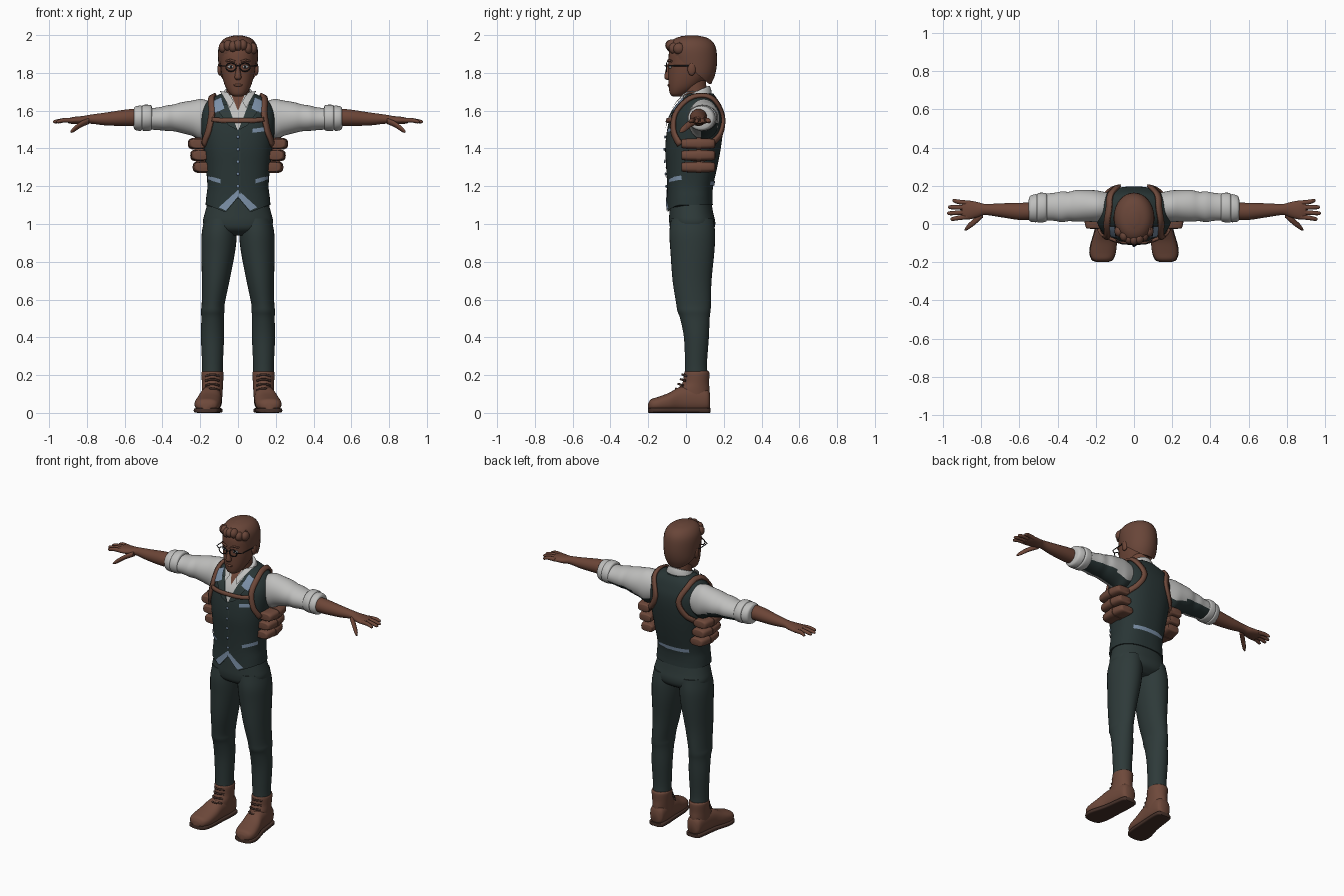
import bpy, bmesh, math, random
from mathutils import Vector
from mathutils.bvhtree import BVHTree

if "Cube" in bpy.data.objects:
    bpy.data.objects.remove(bpy.data.objects["Cube"])
random.seed(3)
built = []


def material(name, *rgb):
    mat = bpy.data.materials.new(name)
    mat.use_nodes = True
    mat.diffuse_color = (*rgb, 1)
    mat.node_tree.nodes["Principled BSDF"].inputs["Base Color"].default_value = (*rgb, 1)
    return mat


SKIN = material("brown skin", .15, .06, .038)
HAIR = material("brown hair", .14, .06, .04)
LEATHER = material("brown leather", .155, .066, .043)
SOLE = material("dark brown", .06, .03, .022)
VEST = material("dark green vest", .022, .036, .036)
CLOTH = material("dark green trousers", .027, .042, .041)
SHIRT = material("off white shirt", .52, .52, .51)
TRIM = material("pale blue trim", .2, .28, .39)
FRAME = material("dark frame", .015, .015, .017)
EYE = material("grey eye", .36, .38, .39)


def add(name, data, mat, mirror=False):
    obj = bpy.data.objects.new(name, data)
    bpy.context.collection.objects.link(obj)
    data.materials.append(mat)
    if mirror:
        mod = obj.modifiers.new("Mirror", "MIRROR")
        mod.use_axis[0] = True
        mod.use_mirror_merge = False
    built.append(obj)
    return obj


def add_bmesh(name, bm, mat, mirror=False):
    mesh = bpy.data.meshes.new(name)
    bm.to_mesh(mesh)
    bm.free()
    return add(name, mesh, mat, mirror)


def smooth_rows(rows, steps):
    """Catmull-Rom interpolation through tuples of any length."""
    rows = [Vector(r) for r in rows]
    out = []
    for i in range(len(rows) - 1):
        b, c = rows[i], rows[i + 1]
        a = rows[i - 1] if i else b * 2 - c
        d = rows[i + 2] if i + 2 < len(rows) else c * 2 - b
        for k in range(steps):
            t = k / steps
            out.append(b + (c - a) * (t / 2) + (a * 2 - b * 5 + c * 4 - d) * (t * t / 2)
                       + (b * 3 - a - c * 3 + d) * (t ** 3 / 2))
    return out + [rows[-1]]


def loft(name, axis, rows, mat, mirror=False, power=2, sides=32, steps=4, edit=None):
    """Rows hold position along the axis, two centre values and two radii."""
    bm = bmesh.new()
    rings = []
    k = "xyz".index(axis)
    for t, ca, cb, ra, rb in smooth_rows(rows, steps):
        ring = []
        for s in range(sides):
            ang = math.tau * s / sides
            c, w = math.cos(ang), math.sin(ang)
            co = [t, t, t]
            co[(k + 1) % 3] = ca + math.copysign(abs(c) ** (2 / power), c) * max(ra, .002)
            co[(k + 2) % 3] = cb + math.copysign(abs(w) ** (2 / power), w) * max(rb, .002)
            ring.append(bm.verts.new(co))
        rings.append(ring)
    for lo, hi in zip(rings, rings[1:]):
        for s in range(sides):
            e = (s + 1) % sides
            bm.faces.new((lo[s], lo[e], hi[e], hi[s]))
    bm.faces.new(rings[0][::-1])
    bm.faces.new(rings[-1])
    bmesh.ops.recalc_face_normals(bm, faces=bm.faces)
    if edit:
        edit(bm)
    return add_bmesh(name, bm, mat, mirror)


def ball(name, loc, scale, mat, mirror=False):
    bm = bmesh.new()
    bmesh.ops.create_uvsphere(bm, u_segments=20, v_segments=12, radius=1)
    bmesh.ops.scale(bm, vec=scale, verts=bm.verts)
    bmesh.ops.translate(bm, vec=loc, verts=bm.verts)
    return add_bmesh(name, bm, mat, mirror)


def tube(name, points, radius, mat, mirror=False, closed=False):
    curve = bpy.data.curves.new(name, "CURVE")
    curve.dimensions = "3D"
    curve.bevel_depth, curve.bevel_resolution, curve.use_fill_caps = radius, 2, True
    line = curve.splines.new("POLY")
    line.points.add(len(points) - 1)
    for p, co in zip(line.points, points):
        p.co = (*co, 1)
    line.use_cyclic_u = closed
    return add(name, curve, mat, mirror)


# Vest, with pointed front hem
tree = None


def shape_vest(bm):
    global tree
    for v in bm.verts:
        if v.co.z < 1.2:
            hem, x = 1.1, abs(v.co.x)
            if v.co.y < .02:
                hem = 1.14 - 1.2 * x if x < .065 else min(1.1, 1.062 + .4 * (x - .065))
            v.co.z = hem + (v.co.z - 1.06) / .14 * (1.2 - hem)
    bm.normal_update()
    tree = BVHTree.FromBMesh(bm)


loft("vest", "z", [
    (1.06, 0, .02, .172, .122), (1.12, 0, .02, .168, .12), (1.2, 0, .022, .162, .122),
    (1.3, 0, .03, .17, .135), (1.4, 0, .037, .182, .147), (1.5, 0, .048, .195, .148),
    (1.57, 0, .057, .197, .138), (1.62, 0, .065, .182, .117), (1.66, 0, .073, .15, .093),
    (1.69, 0, .075, .09, .07)], VEST, power=2.4, sides=64, edit=shape_vest)


def on_vest(x, z, side=-1, lift=.005):
    hit, normal, _, _ = tree.ray_cast(Vector((x, side, z)), Vector((0, -side, 0)))
    if hit is None:
        hit, normal, _, _ = tree.find_nearest(Vector((x, side * .11, z)))
    return hit + normal * lift


def sheet(name, grid, mat, mirror=False):
    bm = bmesh.new()
    rows = [[bm.verts.new(p) for p in row] for row in grid]
    for r, s in zip(rows, rows[1:]):
        for i in range(len(r) - 1):
            bm.faces.new((r[i], r[i + 1], s[i + 1], s[i]))
    bmesh.ops.recalc_face_normals(bm, faces=bm.faces)
    return add_bmesh(name, bm, mat, mirror)


def panel(name, corners, mat, mirror=False, side=-1, lift=.005, n=12):
    """Four x, z corners draped over the vest."""
    a, b, c, d = [Vector(p) for p in corners]
    grid = [[on_vest(*a.lerp(b, i / n).lerp(d.lerp(c, i / n), j / n), side, lift)
             for i in range(n + 1)] for j in range(n + 1)]
    return sheet(name, grid, mat, mirror)


def strap(name, path, width, mat, mirror=False):
    pts = smooth_rows(path, 6)
    grid = []
    for i, p in enumerate(pts):
        along = pts[min(i + 1, len(pts) - 1)] - pts[max(i - 1, 0)]
        hit, normal, _, _ = tree.find_nearest(p)
        across = along.cross(normal).normalized() * width / 2
        row = []
        for f in (-1, 0, 1):
            q, m, _, _ = tree.find_nearest(hit + across * f)
            row.append(q + m * .01)
        grid.append(row)
    obj = sheet(name, grid, mat, mirror)
    mod = obj.modifiers.new("Thickness", "SOLIDIFY")
    mod.thickness, mod.offset = .014, 0


# Shirt opening, lapels, pockets and hem trim
panel("shirt_front", [(-.075, 1.68), (.075, 1.68), (.004, 1.5), (-.004, 1.5)], SHIRT)
panel("open_neck", [(-.035, 1.68), (.035, 1.68), (.002, 1.6), (-.002, 1.6)], SKIN, lift=.008)
panel("lapel", [(.003, 1.495), (.05, 1.52), (.115, 1.61), (.055, 1.63)], CLOTH, True, lift=.01)
panel("lapel_trim", [(.085, 1.665), (.125, 1.645), (.118, 1.58), (.07, 1.605)], TRIM, True, lift=.012)
panel("collar_point", [(.09, 1.69), (.05, 1.685), (.022, 1.64), (.042, 1.605)], SHIRT, True, lift=.016)
panel("breast_pocket", [(.075, 1.482), (.15, 1.492), (.15, 1.513), (.075, 1.503)], TRIM)
panel("hip_pocket", [(.09, 1.215), (.158, 1.235), (.158, 1.257), (.09, 1.237)], TRIM, True)
panel("hem_trim", [(0, 1.18), (0, 1.145), (.063, 1.07), (.1, 1.088)], TRIM, True)
panel("back_belt", [(-.11, 1.205), (.11, 1.205), (.11, 1.228), (-.11, 1.228)], TRIM, side=1)
panel("placket", [(.006, 1.5), (.012, 1.5), (.012, 1.16), (.006, 1.16)], CLOTH)
for i in range(5):
    ball("button", on_vest(0, 1.2 + i * .065), (.008, .005, .008), TRIM)

# Harness and side pouches
strap("shoulder_strap", [
    (.18, -.03, 1.42), (.165, -.08, 1.5), (.14, -.06, 1.58), (.14, 0, 1.65), (.135, .08, 1.69),
    (.12, .15, 1.65), (.085, .2, 1.56), (.12, .19, 1.48), (.178, .13, 1.42)], .03, LEATHER, True)
strap("chest_strap", [(-.15, -.1, 1.56), (-.07, -.11, 1.553), (.07, -.11, 1.553), (.15, -.1, 1.56)],
      .022, LEATHER)
for i, reach in enumerate((.21, .198, .185)):
    z = 1.425 - i * .062
    loft("pouch", "y", [(-.025, z, reach - .01, .012, .03), (-.015, z, reach, .025, .044),
                        (.07, z, reach + .004, .029, .048), (.145, z, reach - .005, .025, .044),
                        (.155, z, reach - .015, .012, .03)], LEATHER, True, power=3)
    loft("pouch_band", "y", [(.055, z, reach + .004, .032, .051), (.08, z, reach + .004, .032, .051)],
         LEATHER, True, power=3)

# Sleeves with rolled cuffs
sleeve = loft("sleeve", "x", [
    (.12, .09, 1.56, .07, .08), (.19, .093, 1.553, .082, .108), (.24, .095, 1.56, .083, .094),
    (.3, .095, 1.563, .083, .081), (.34, .092, 1.562, .077, .071), (.38, .09, 1.56, .08, .067),
    (.42, .09, 1.557, .073, .06), (.48, .088, 1.557, .07, .056)], SHIRT, True)
sleeve.data.materials.append(VEST)
for face in sleeve.data.polygons:
    if face.normal.z < -.45 and face.normal.y > -.2 and face.center.x < .46:
        face.material_index = 1
loft("cuff", "x", [
    (.455, .087, 1.56, .06, .05), (.462, .087, 1.562, .075, .067), (.5, .085, 1.562, .078, .069),
    (.507, .084, 1.562, .07, .062), (.515, .083, 1.56, .074, .067), (.545, .08, 1.56, .066, .062),
    (.553, .078, 1.56, .045, .045)], SHIRT, True)

# Forearms, hands and fingers
loft("forearm", "x", [
    (.53, .067, 1.565, .045, .046), (.6, .066, 1.562, .045, .043), (.7, .072, 1.556, .036, .034),
    (.78, .076, 1.555, .029, .024), (.82, .075, 1.55, .04, .022), (.87, .073, 1.548, .05, .019),
    (.9, .073, 1.547, .045, .013)], SKIN, True)
for base, tip, reach in ((.11, .122, .952), (.086, .088, .975), (.062, .056, .979), (.038, .026, .962)):
    loft("finger", "x", [(.87, base, 1.548, .013, .013), (.92, (base + tip) / 2, 1.549, .012, .012),
                         (reach - .01, tip, 1.542, .01, .009), (reach, tip, 1.541, .003, .003)],
         SKIN, True, sides=12)
loft("thumb", "x", [(.79, .055, 1.545, .02, .016), (.83, .018, 1.528, .019, .016),
                    (.87, -.015, 1.5, .015, .014), (.887, -.03, 1.488, .004, .005)], SKIN, True, sides=16)

# Trousers
loft("trouser_hips", "z", [
    (.94, 0, .035, .1, .07), (.97, 0, .034, .165, .112), (1.01, 0, .033, .185, .122),
    (1.06, 0, .028, .175, .116), (1.15, 0, .022, .15, .105)], CLOTH, sides=48, power=2.3)
loft("trouser_leg", "z", [
    (.18, .135, .055, .045, .052), (.2, .135, .055, .054, .06), (.26, .135, .053, .055, .058),
    (.4, .135, .055, .061, .066), (.5, .134, .047, .06, .078), (.54, .134, .042, .062, .088),
    (.58, .131, .04, .061, .092), (.7, .118, .032, .073, .103), (.85, .105, .034, .089, .116),
    (.95, .099, .033, .093, .121), (1.03, .092, .033, .085, .112)], CLOTH, True)

# Boots
loft("boot_shaft", "z", [
    (.06, .137, .04, .052, .08), (.12, .136, .04, .055, .084), (.16, .135, .052, .056, .07),
    (.21, .135, .057, .059, .067), (.222, .135, .057, .052, .06)], LEATHER, True)
loft("boot_foot", "y", [
    (-.2, .035, .166, .015, .025), (-.185, .042, .166, .03, .053), (-.15, .046, .163, .038, .067),
    (-.09, .056, .155, .05, .066), (-.03, .072, .145, .066, .058), (.05, .075, .138, .07, .054),
    (.11, .07, .135, .06, .047), (.127, .065, .135, .04, .03)], LEATHER, True, power=2.4)
loft("boot_sole", "y", [
    (-.2, .013, .166, .012, .03), (-.185, .013, .166, .013, .058), (-.13, .013, .163, .013, .071),
    (-.03, .013, .147, .013, .06), (.06, .013, .138, .013, .056), (.115, .013, .135, .013, .05),
    (.13, .013, .135, .012, .033)], SOLE, True, power=5)
for i in range(4):
    z, y = .12 + i * .025, (-.05, -.036, -.024, -.015)[i]
    tube("boot_lace", [(.1, y + .022, z), (.125, y - .004, z + .008), (.145, y - .004, z + .008),
                       (.172, y + .022, z)], .006, SOLE, True)

# Neck and collar
loft("neck", "z", [(1.58, 0, .06, .07, .065), (1.66, 0, .05, .062, .064), (1.76, 0, .04, .06, .065)], SKIN)


def tilt_collar(bm):
    for v in bm.verts:
        v.co.z += (v.co.y - .05) * .45


loft("collar", "z", [(1.64, 0, .055, .1, .082), (1.67, 0, .055, .086, .079), (1.695, 0, .053, .076, .073),
                     (1.7, 0, .052, .066, .068)], SHIRT, edit=tilt_collar)

# Head and face
loft("head", "z", [
    (1.675, 0, -.045, .022, .026), (1.69, 0, -.04, .043, .045), (1.73, 0, -.012, .068, .08),
    (1.79, 0, .013, .086, .107), (1.85, 0, .025, .094, .118), (1.91, 0, .03, .096, .12),
    (1.96, 0, .03, .078, .1), (1.985, 0, .03, .04, .055)], SKIN, power=2.2)
loft("nose", "z", [(1.762, 0, -.094, .009, .008), (1.775, 0, -.097, .018, .018),
                   (1.81, 0, -.093, .012, .016), (1.85, 0, -.086, .009, .012)], SKIN, sides=16)
ball("lips", (0, -.09, 1.735), (.024, .008, .007), SKIN)
ball("ear", (.097, .03, 1.82), (.012, .022, .034), SKIN, True)
ball("eye", (.036, -.081, 1.832), (.019, .011, .01), EYE, True)
ball("pupil", (.036, -.09, 1.832), (.006, .004, .007), FRAME, True)
tube("eyebrow", [(.016, -.095, 1.86), (.04, -.092, 1.868), (.062, -.077, 1.862)], .006, HAIR, True)

# Glasses
tube("glasses_rim", [(.037 + .027 * math.cos(a * math.tau / 24), -.104, 1.83 + .022 * math.sin(a * math.tau / 24))
                     for a in range(24)], .003, FRAME, True, True)
tube("glasses_bridge", [(-.011, -.106, 1.836), (0, -.112, 1.839), (.011, -.106, 1.836)], .003, FRAME)
tube("glasses_arm", [(.064, -.104, 1.836), (.094, -.085, 1.838), (.102, .03, 1.838)], .003, FRAME, True)


# Hair with a wavy fringe
def cut_hairline(bm):
    bmesh.ops.bisect_plane(bm, geom=bm.verts[:] + bm.edges[:] + bm.faces[:], plane_co=(0, .1, 1.76),
                           plane_no=(0, .84, 1), clear_inner=True)


loft("hair", "z", [
    (1.74, 0, .055, .076, .078), (1.79, 0, .047, .097, .107), (1.85, 0, .042, .104, .122),
    (1.92, 0, .033, .105, .128), (1.96, 0, .03, .092, .115), (1.985, 0, .03, .065, .083),
    (1.998, 0, .03, .02, .03)], HAIR, edit=cut_hairline)
for i in range(7):
    x = -.078 + i * .026
    ball("fringe_lock", (x, -.08 + x * x * 7, 1.94 + random.uniform(-.012, .018)),
         (.024, .03, .03), HAIR)
    tube("swept_lock", [(x, -.075 + x * x * 7, 1.955), (x * .95, -.02, 1.987 - x * x * 5),
                        (x * .9, .06, 1.985 - x * x * 5)], .009, HAIR)

# Smooth shading with sharp edges kept
for obj in bpy.context.selected_objects:
    obj.select_set(False)
for obj in built:
    if obj.type == "MESH":
        obj.select_set(True)
        bpy.context.view_layer.objects.active = obj
bpy.ops.object.shade_smooth_by_angle(angle=math.radians(45))
